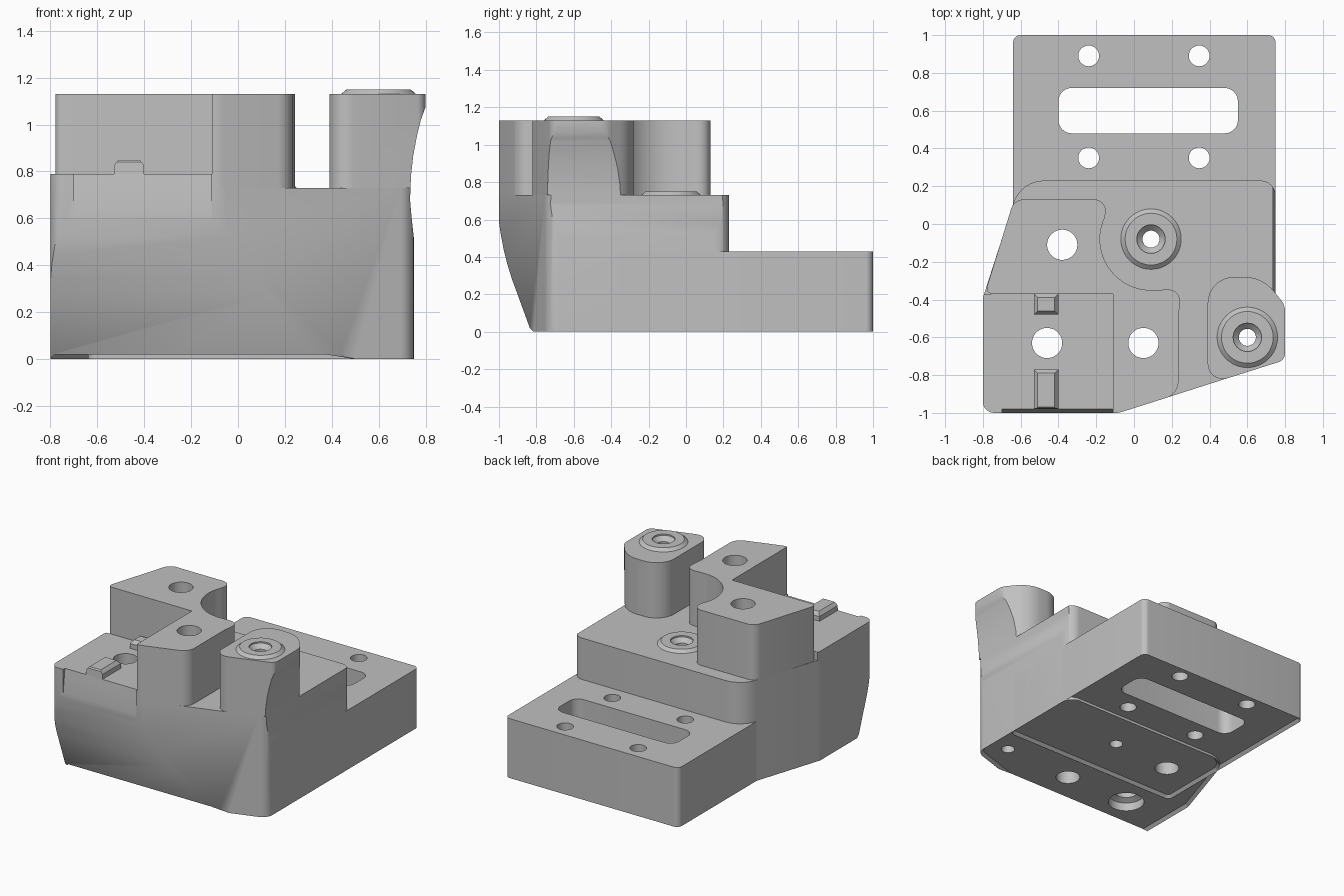
import bpy, bmesh
from math import sin, cos, tan, pi, radians
from mathutils import Vector

cube = bpy.data.objects.get("Cube")
if cube:
    bpy.data.objects.remove(cube)

scene = bpy.context.scene
grey = bpy.data.materials.new("plain grey")
grey.use_nodes = True
grey.diffuse_color = (0.53, 0.53, 0.53, 1)
grey.node_tree.nodes["Principled BSDF"].inputs["Base Color"].default_value = grey.diffuse_color

cutters = bpy.data.collections.new("cutters")
scene.collection.children.link(cutters)
parts = []


def rounded(corners, steps=8):
    """Outline with each (x, y, radius) corner filleted."""
    out = []
    n = len(corners)
    for i, (x, y, r) in enumerate(corners):
        p = Vector((x, y))
        if r == 0:
            out.append(p)
            continue
        a = (Vector(corners[i - 1][:2]) - p).normalized()
        b = (Vector(corners[(i + 1) % n][:2]) - p).normalized()
        half = a.angle(b) / 2
        centre = p + (a + b).normalized() * (r / sin(half))
        start = p + a * (r / tan(half)) - centre
        sweep = start.angle_signed(p + b * (r / tan(half)) - centre)
        for k in range(steps + 1):
            t = -sweep * k / steps
            out.append(centre + Vector((start.x * cos(t) - start.y * sin(t),
                                        start.x * sin(t) + start.y * cos(t))))
    return out


def rect(x0, x1, y0, y1, r=0.0, grow=0.0):
    x0, x1, y0, y1 = x0 - grow, x1 + grow, y0 - grow, y1 + grow
    return rounded([(x0, y0, r), (x1, y0, r), (x1, y1, r), (x0, y1, r)])


def circle(x, y, r, n=48):
    return [Vector((x + r * cos(2 * pi * k / n), y + r * sin(2 * pi * k / n))) for k in range(n)]


def loft(name, rings, cutter=False, chamfer=0.0):
    """Solid skinned through (outline, z) rings."""
    bm = bmesh.new()
    loops = [[bm.verts.new((p[0], p[1], z)) for p in ring] for ring, z in rings]
    for lo, hi in zip(loops, loops[1:]):
        for i in range(len(lo)):
            bm.faces.new((lo[i - 1], lo[i], hi[i], hi[i - 1]))
    bottom = bm.faces.new(loops[0][::-1])
    bm.faces.new(loops[-1])
    bmesh.ops.recalc_face_normals(bm, faces=bm.faces)
    if chamfer:
        bmesh.ops.inset_region(bm, faces=[bottom], thickness=chamfer, use_even_offset=True)
        for v in loops[0]:
            v.co.z += chamfer
    return finish(name, bm, cutter)


def prism(name, outline, z0, z1, **options):
    return loft(name, [(outline, z0), (outline, z1)], **options)


def sweep_cutter(name, profile, place, a, b):
    """Cutter extruded from a to b; place turns (u, v, distance) into a point."""
    bm = bmesh.new()
    ends = [[bm.verts.new(place(u, v, d)) for u, v in profile] for d in (a, b)]
    bm.faces.new(ends[0])
    bm.faces.new(ends[1][::-1])
    for i in range(len(profile)):
        bm.faces.new((ends[0][i - 1], ends[0][i], ends[1][i], ends[1][i - 1]))
    bmesh.ops.recalc_face_normals(bm, faces=bm.faces)
    return finish(name, bm, True)


def finish(name, bm, cutter):
    mesh = bpy.data.meshes.new(name)
    bm.to_mesh(mesh)
    bm.free()
    mesh.materials.append(grey)
    ob = bpy.data.objects.new(name, mesh)
    if cutter:
        ob.hide_render = True
        cutters.objects.link(ob)
    else:
        scene.collection.objects.link(ob)
        parts.append(ob)
    return ob


# Rear mounting plate, running on inside the main body
prism("rear_plate", rounded([(-0.64, -0.4, 0.04), (0.75, -0.4, 0.04), (0.75, 1, 0.04), (-0.64, 1, 0.04)]),
      0, 0.43, chamfer=0.02)

# Main body with the slanted front
prism("main_body", rounded([(-0.8, -1, 0.06), (-0.08, -1, 0.2), (0.75, -0.735, 0.08),
                            (0.75, 0.23, 0.08), (-0.6, 0.23, 0.17), (-0.8, -0.39, 0.05)]),
      0, 0.73, chamfer=0.02)

# Raised pad at the front and its two locating tabs
prism("front_pad", rounded([(-0.8, -1, 0.06), (-0.11, -1, 0), (-0.11, -0.37, 0),
                            (-0.793, -0.37, 0), (-0.8, -0.39, 0)]), 0.73, 0.79)
for label, y0, y1 in (("front", -0.99, -0.77), ("rear", -0.48, -0.37)):
    loft(label + "_tab", [(rect(-0.53, -0.4, y0, y1), 0.79),
                          (rect(-0.53, -0.4, y0, y1), 0.825),
                          (rect(-0.53, -0.4, y0, y1, grow=-0.02), 0.85)])

# Tall angled block, hollowed round the rear boss
BOSS = (0.09, -0.08)
hollow = [(BOSS[0] + 0.27 * cos(radians(a)), BOSS[1] + 0.27 * sin(radians(a)), 0)
          for a in range(270, 150, -5)]
prism("tall_block", rounded([(-0.79, -0.37, 0.03), (-0.11, -0.37, 0), (-0.11, -1, 0), (-0.08, -1, 0.12),
                             (0.235, -0.9, 0.09), (0.235, -0.5, 0), (0.25, -0.345, 0.06)]
                            + hollow + [(-0.14, 0.13, 0.06), (-0.635, 0.13, 0.07)]), 0.73, 1.13)

# Side pillar
prism("side_pillar", rounded([(0.39, -0.85, 0.08), (0.8, -0.72, 0.05), (0.8, -0.43, 0.1),
                              (0.68, -0.28, 0.2), (0.39, -0.28, 0.14)]), 0.73, 1.13)

# Bosses with countersunk screw holes
for label, x, y, top in (("rear", *BOSS, 0.73), ("pillar", 0.6, -0.6, 1.13)):
    loft(label + "_boss", [(circle(x, y, 0.16), top), (circle(x, y, 0.137), top + 0.02)])
    loft(label + "_screw_cutter", [(circle(x, y, 0.065), -0.02), (circle(x, y, 0.065), 0),
                                   (circle(x, y, 0.045), 0.02), (circle(x, y, 0.045), top - 0.02),
                                   (circle(x, y, 0.075), top + 0.01), (circle(x, y, 0.075), top + 0.1)],
         cutter=True)

# Through holes: radius, entry radius and entry depth
holes = [(x, y, 0.055, 0.075, 0) for x in (-0.24, 0.345) for y in (0.35, 0.89)]
holes += [(-0.38, -0.11, 0.08, 0.1, 0), (0.05, -0.63, 0.08, 0.1, 0), (-0.46, -0.63, 0.08, 0.12, 0.08)]
for x, y, r, entry, depth in holes:
    loft("hole_cutter", [(circle(x, y, entry), -0.02), (circle(x, y, entry), depth),
                         (circle(x, y, r), depth + 0.02), (circle(x, y, r), 1.3)], cutter=True)

# Long slot in the plate
slot = (-0.4, 0.55, 0.48, 0.72, 0.07)
loft("slot_cutter", [(rect(*slot, grow=0.02), -0.02), (rect(*slot, grow=0.02), 0),
                     (rect(*slot), 0.02), (rect(*slot), 0.6)], cutter=True)


def along_x(u, v, d):
    return (d, u, v)


def along_y(u, v, d):
    return (u, d, v)


# Undercut front, pad relief and the scooped side
sweep_cutter("front_cutter", [(-0.805, -0.01), (-0.835, 0.02), (-0.93, 0.28), (-0.955, 0.36), (-0.975, 0.44),
                              (-0.992, 0.53), (-1.002, 0.6), (-1.2, 0.6), (-1.2, -0.01)], along_x, -1, 1)
sweep_cutter("pad_relief_cutter", [(-1.001, 0.61), (-0.98, 0.79), (-0.975, 0.88), (-1.1, 0.88), (-1.1, 0.61)],
             along_x, -0.7, -0.115)
sweep_cutter("side_scoop_cutter", [(0.752, 0.5), (0.741, 0.6), (0.734, 0.68), (0.738, 0.78), (0.748, 0.87),
                                   (0.763, 0.95), (0.78, 1.02), (0.802, 1.08), (0.95, 1.08), (0.95, 0.5)],
             along_y, -1, 0.3)

# Cut every part, then drop the cutters
for ob in parts:
    mod = ob.modifiers.new("cuts", 'BOOLEAN')
    mod.operand_type = 'COLLECTION'
    mod.collection = cutters
    mod.operation = 'DIFFERENCE'
    mod.solver = 'EXACT'
bpy.context.view_layer.update()
graph = bpy.context.evaluated_depsgraph_get()
meshes = [bpy.data.meshes.new_from_object(ob.evaluated_get(graph)) for ob in parts]
for ob, mesh in zip(parts, meshes):
    ob.modifiers.clear()
    ob.data = mesh
    mesh.name = ob.name
for ob in list(cutters.objects):
    bpy.data.objects.remove(ob)
bpy.data.collections.remove(cutters)

# Smooth the curved walls, keep the edges crisp
bpy.ops.object.select_all(action='DESELECT')
for ob in parts:
    ob.select_set(True)
bpy.context.view_layer.objects.active = parts[0]
bpy.ops.object.shade_smooth_by_angle(angle=radians(30))
